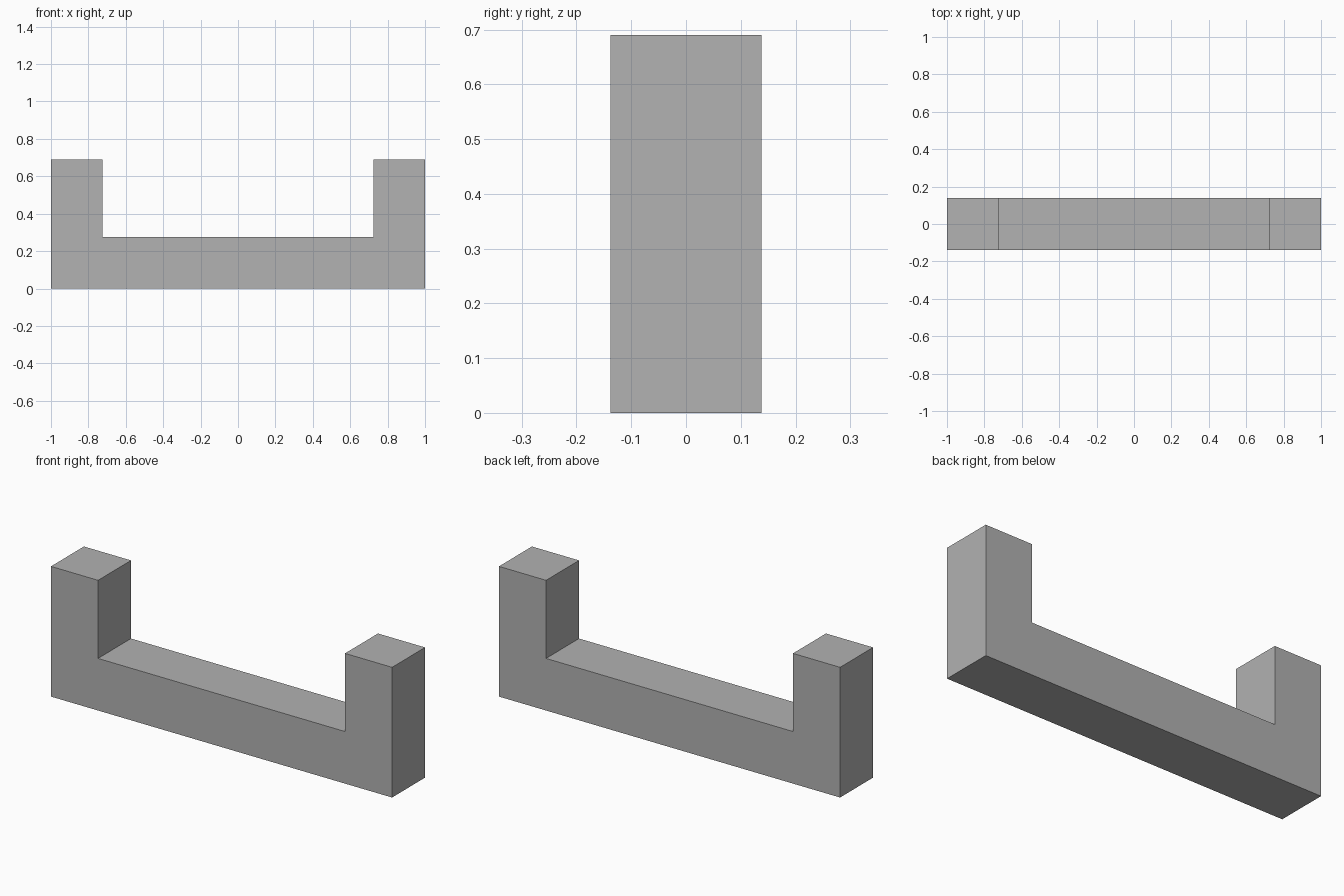
import bpy
import bmesh

cube = bpy.data.objects.get("Cube")
if cube:
    bpy.data.objects.remove(cube, do_unlink=True)

HALF_LENGTH = 1.0
THICK = 0.276          # square bar section
HEIGHT = 0.69

# Plain grey finish
grey = bpy.data.materials.new("plain_grey")
grey.use_nodes = True
colour = (0.445, 0.445, 0.445, 1)
grey.diffuse_color = colour
grey.node_tree.nodes["Principled BSDF"].inputs["Base Color"].default_value = colour

# U-shaped outline, mirrored from its right half
inner = HALF_LENGTH - THICK
half = [(HALF_LENGTH, 0), (HALF_LENGTH, HEIGHT), (inner, HEIGHT), (inner, THICK)]
outline = half + [(-x, z) for x, z in reversed(half)]

# Extrude the outline through the depth
bm = bmesh.new()
front = bm.faces.new([bm.verts.new((x, -THICK / 2, z)) for x, z in outline])
extruded = bmesh.ops.extrude_face_region(bm, geom=[front], use_keep_orig=True)
back_verts = [g for g in extruded["geom"] if isinstance(g, bmesh.types.BMVert)]
bmesh.ops.translate(bm, verts=back_verts, vec=(0, THICK, 0))
bmesh.ops.recalc_face_normals(bm, faces=bm.faces)

mesh = bpy.data.meshes.new("u_bracket")
bm.to_mesh(mesh)
bm.free()
mesh.materials.append(grey)
bracket = bpy.data.objects.new("u_bracket", mesh)
bpy.context.collection.objects.link(bracket)
